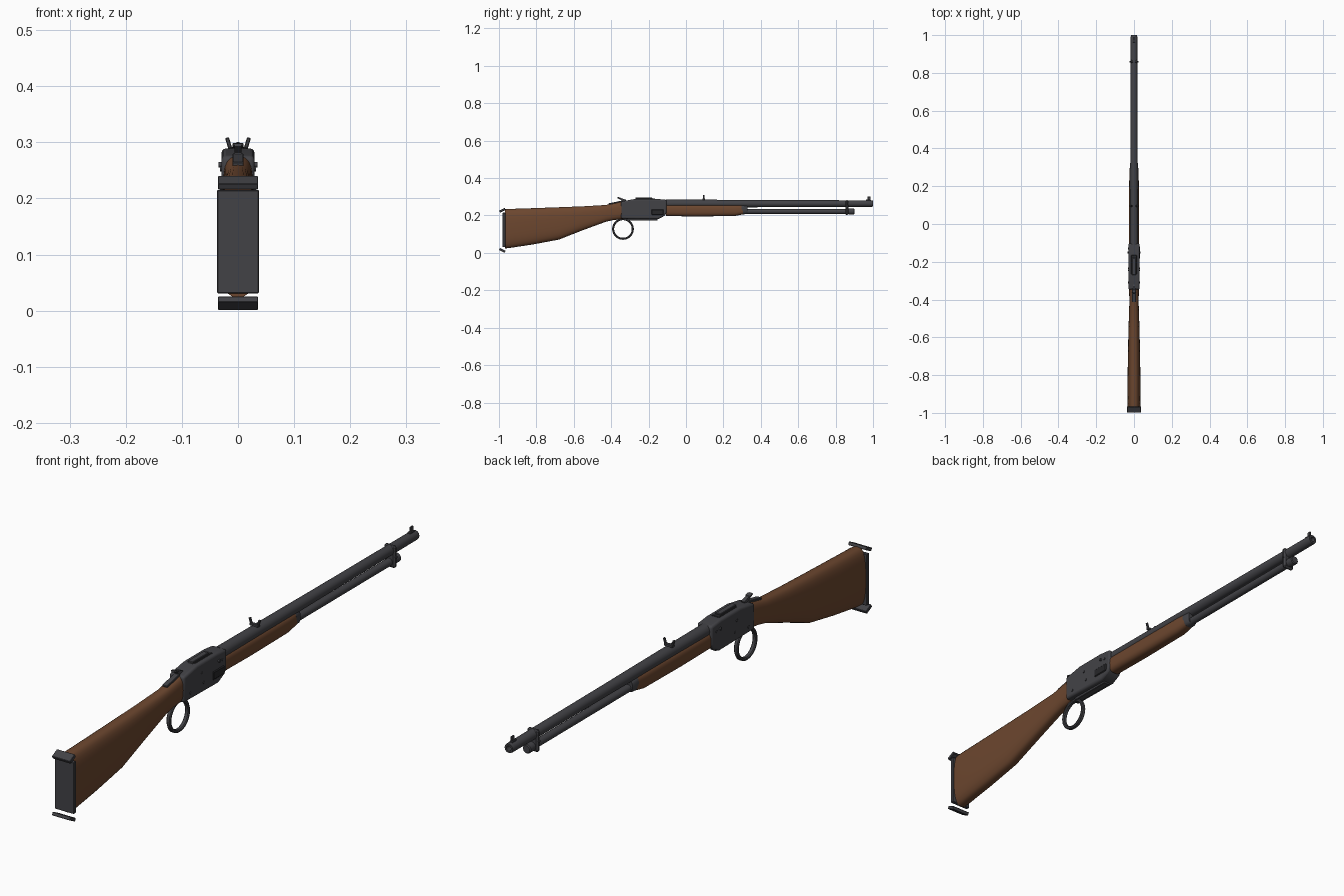
import bpy, bmesh, math
from mathutils import Matrix

if "Cube" in bpy.data.objects:
    bpy.data.objects.remove(bpy.data.objects["Cube"])


def material(name, colour):
    m = bpy.data.materials.new(name)
    m.diffuse_color = (*colour, 1)
    m.use_nodes = True
    m.node_tree.nodes["Principled BSDF"].inputs["Base Color"].default_value = m.diffuse_color
    return m


METAL = material("dark_metal", (0.055, 0.055, 0.062))
BLACK = material("black_metal", (0.02, 0.02, 0.022))
WOOD = material("walnut", (0.15, 0.062, 0.028))


def finish(name, bm, mat, bevel=0, segs=2, smooth=False):
    bmesh.ops.recalc_face_normals(bm, faces=bm.faces)
    me = bpy.data.meshes.new(name)
    bm.to_mesh(me)
    bm.free()
    ob = bpy.data.objects.new(name, me)
    bpy.context.collection.objects.link(ob)
    me.materials.append(mat)
    if bevel:
        b = ob.modifiers.new("bevel", 'BEVEL')
        b.width, b.segments = bevel, segs
    if smooth:
        bpy.ops.object.select_all(action='DESELECT')
        bpy.context.view_layer.objects.active = ob
        ob.select_set(True)
        bpy.ops.object.shade_smooth_by_angle(angle=math.radians(35))
    return ob


def box(name, centre, size, mat=METAL, tilt=0, roll=0, bevel=0.0015):
    bm = bmesh.new()
    bmesh.ops.create_cube(bm, size=1, matrix=Matrix.Translation(centre)
                          @ Matrix.Rotation(math.radians(tilt), 4, 'X')
                          @ Matrix.Rotation(math.radians(roll), 4, 'Y')
                          @ Matrix.Diagonal((*size, 1)))
    return finish(name, bm, mat, bevel, 1)


def side_plate(name, pts, width, mat=METAL, bevel=0.0, x=0):
    """Extrude a (y, z) outline across x."""
    bm = bmesh.new()
    f = bm.faces.new([bm.verts.new((x - width / 2, y, z)) for y, z in pts])
    r = bmesh.ops.extrude_face_region(bm, geom=[f])
    bmesh.ops.translate(bm, vec=(width, 0, 0),
                        verts=[v for v in r['geom'] if isinstance(v, bmesh.types.BMVert)])
    return finish(name, bm, mat, bevel, 3, bevel > 0)


def loft(name, sections, mat, power=2.8, n=32):
    """Rounded sections (y, bottom, top, half width) joined along y."""
    bm = bmesh.new()
    rings = []
    for y, lo, hi, w in sections:
        ring = []
        for i in range(n):
            a = math.tau * i / n
            c, s = math.cos(a), math.sin(a)
            ring.append(bm.verts.new((w * math.copysign(abs(c) ** (2 / power), c), y,
                                      (lo + hi) / 2 + (hi - lo) / 2 * math.copysign(abs(s) ** (2 / power), s))))
        rings.append(ring)
    for a, b in zip(rings, rings[1:]):
        for i in range(n):
            bm.faces.new((a[i], a[(i + 1) % n], b[(i + 1) % n], b[i]))
    bm.faces.new(rings[0])
    bm.faces.new(rings[-1])
    return finish(name, bm, mat, smooth=True)


def turned(name, z, profile, mat=METAL, n=24):
    """Spin a (y, radius) profile round a line along y; zero radius closes it."""
    bm = bmesh.new()
    vs = [bm.verts.new((r, y, z)) for y, r in profile]
    es = [bm.edges.new(p) for p in zip(vs, vs[1:])]
    bmesh.ops.spin(bm, geom=vs + es, cent=(0, 0, z), axis=(0, 1, 0),
                   angle=math.tau, steps=n, use_merge=True)
    bmesh.ops.remove_doubles(bm, verts=bm.verts, dist=1e-5)
    return finish(name, bm, mat, smooth=True)


def pin(name, x, y, z, r, depth=0.006, mat=METAL):
    bm = bmesh.new()
    bmesh.ops.create_cone(bm, cap_ends=True, segments=16, radius1=r, radius2=r, depth=depth,
                          matrix=Matrix.Translation((x, y, z)) @ Matrix.Rotation(math.pi / 2, 4, 'Y'))
    return finish(name, bm, mat, smooth=True)


# Wooden stock and fore-end
loft("stock", [(-0.968, 0.024, 0.233, 0.034), (-0.945, 0.026, 0.235, 0.035),
               (-0.82, 0.045, 0.239, 0.034), (-0.68, 0.071, 0.244, 0.032),
               (-0.55, 0.122, 0.249, 0.029), (-0.43, 0.166, 0.256, 0.025),
               (-0.39, 0.175, 0.264, 0.025), (-0.335, 0.182, 0.277, 0.026)], WOOD)
loft("fore_end", [(-0.108, 0.197, 0.260, 0.026), (0.05, 0.195, 0.260, 0.026),
                  (0.26, 0.197, 0.259, 0.025), (0.305, 0.206, 0.257, 0.022)], WOOD)
loft("fore_end_cap", [(0.298, 0.206, 0.258, 0.0225), (0.32, 0.207, 0.256, 0.021),
                      (0.328, 0.210, 0.252, 0.018)], METAL)

# Butt plate with tilted toe and heel strips
box("butt_plate", (0, -0.973, 0.123), (0.075, 0.014, 0.184))
box("butt_heel", (0, -0.982, 0.228), (0.072, 0.033, 0.012), tilt=27)
box("butt_toe", (0, -0.982, 0.0133), (0.072, 0.033, 0.012), tilt=-27)

# Receiver and its side details
side_plate("receiver", [(-0.347, 0.183), (-0.15, 0.18), (-0.115, 0.198), (-0.103, 0.214),
                        (-0.103, 0.283), (-0.155, 0.289), (-0.27, 0.289), (-0.347, 0.275)],
           0.059, bevel=0.008)
box("lower_rail", (0, -0.235, 0.179), (0.024, 0.165, 0.012))
box("loading_gate", (0.0295, -0.152, 0.218), (0.006, 0.065, 0.03), BLACK, bevel=0.003)
for side in (-1, 1):
    for i, (y, z) in enumerate([(-0.13, 0.256), (-0.235, 0.215), (-0.31, 0.205), (-0.245, 0.253)]):
        pin(f"receiver_screw_{i}_{side}", side * 0.029, y, z, 0.0045)
    pin(f"front_stud_{side}", side * 0.0305, -0.15, 0.26, 0.005, 0.008)

# Bolt, hammer and upper tang
box("ejection_port", (0, -0.215, 0.2885), (0.03, 0.10, 0.005), BLACK)
box("bolt", (0, -0.225, 0.291), (0.02, 0.09, 0.009))
side_plate("hammer", [(-0.325, 0.265), (-0.32, 0.284), (-0.338, 0.290), (-0.366, 0.298),
                      (-0.368, 0.293), (-0.345, 0.282), (-0.35, 0.265)], 0.013)
box("hammer_spur", (0, -0.356, 0.294), (0.02, 0.018, 0.005), tilt=-16)
box("upper_tang", (0, -0.377, 0.2685), (0.02, 0.075, 0.008), tilt=12)

# Loop lever
bm = bmesh.new()
N = 40
rings = []
for i in range(N):
    a = math.tau * i / N
    rings.append([bm.verts.new((x, -0.337 + r * math.cos(a), 0.128 + r * math.sin(a)))
                  for x, r in ((-0.008, 0.05), (-0.008, 0.055), (-0.005, 0.058), (0.005, 0.058),
                               (0.008, 0.055), (0.008, 0.05), (0.005, 0.047), (-0.005, 0.047))])
for i in range(N):
    a, b = rings[i], rings[(i + 1) % N]
    for k in range(8):
        bm.faces.new((a[k], a[(k + 1) % 8], b[(k + 1) % 8], b[k]))
finish("lever_loop", bm, METAL, smooth=True)
box("lever_bar", (0, -0.325, 0.182), (0.016, 0.06, 0.01))

# Barrel with open bore, magazine tube and front band
turned("barrel", 0.2635, [(-0.11, 0), (-0.11, 0.022), (0.3, 0.020), (0.45, 0.019), (0.99, 0.0175),
                          (1.0, 0.016), (1.0, 0.009), (0.92, 0.009), (0.92, 0)])
turned("magazine_tube", 0.222, [(0.28, 0), (0.28, 0.0135), (0.87, 0.0135), (0.87, 0.016),
                                (0.897, 0.016), (0.9, 0.013), (0.9, 0)])
box("barrel_band", (0, 0.86, 0.242), (0.044, 0.016, 0.08), bevel=0.006)
pin("band_screw", 0, 0.86, 0.242, 0.004, 0.05)

# Front sight
box("front_sight_base", (0, 0.975, 0.281), (0.012, 0.026, 0.008))
box("front_sight_blade", (0, 0.979, 0.29), (0.006, 0.016, 0.022))

# Rear sight with two splayed prongs
box("rear_sight_base", (0, 0.095, 0.287), (0.034, 0.012, 0.009))
for side in (-1, 1):
    box(f"rear_sight_prong_{side}", (side * 0.0165, 0.095, 0.298), (0.007, 0.009, 0.022),
        roll=side * 17)
